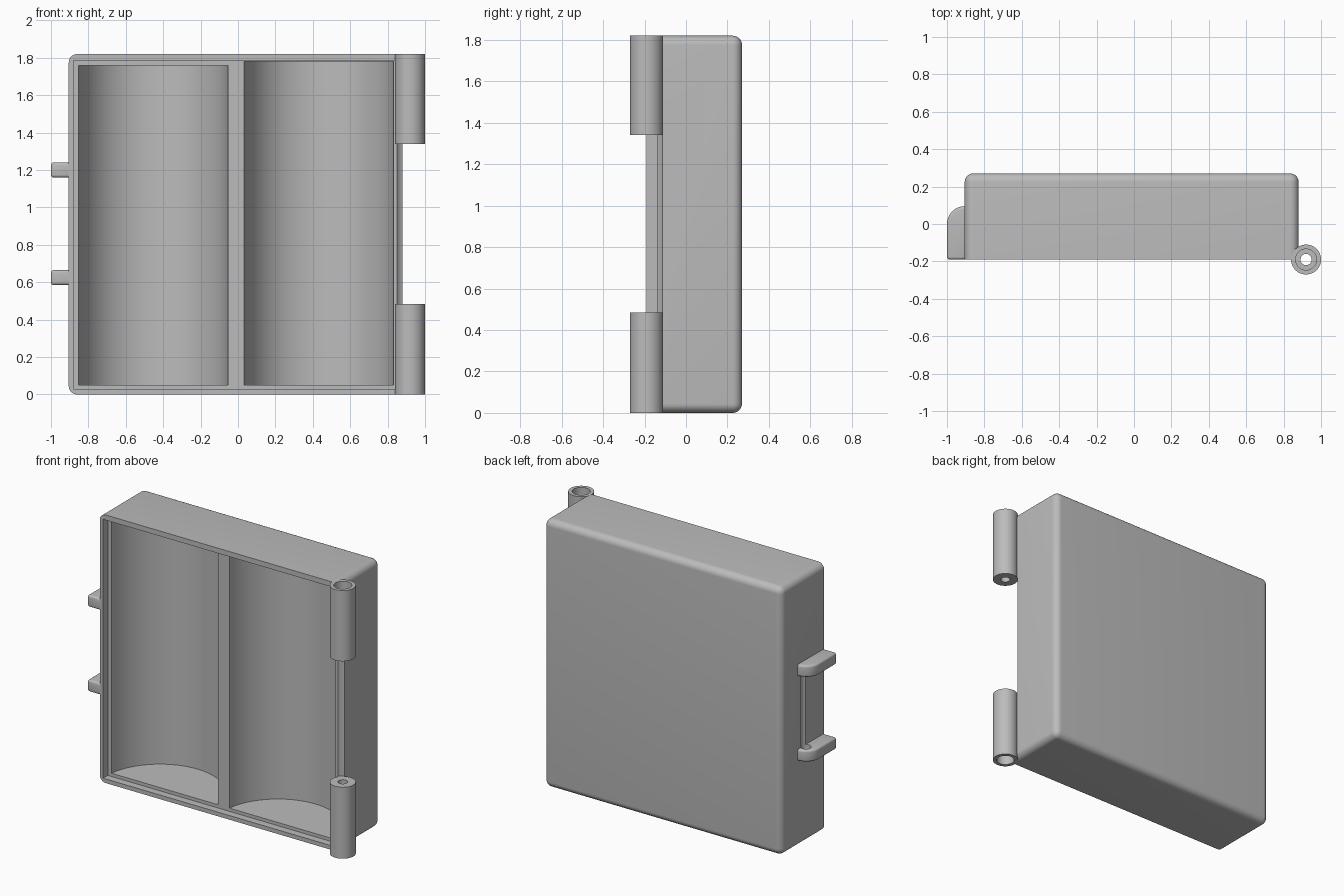
import bpy, bmesh, math

cube = bpy.data.objects.get("Cube")
if cube:
    bpy.data.objects.remove(cube)

grey = bpy.data.materials.new("plain grey")
grey.use_nodes = True
colour = (0.5, 0.5, 0.5, 1)
grey.diffuse_color = colour
grey.node_tree.nodes["Principled BSDF"].inputs["Base Color"].default_value = colour

FRONT, BACK, HEIGHT = -0.19, 0.27, 1.82
PIVOT_X = 0.92
KNUCKLES = ((0, 0.485), (1.34, HEIGHT))


def finish(bm, name):
    bmesh.ops.recalc_face_normals(bm, faces=bm.faces)
    mesh = bpy.data.meshes.new(name)
    bm.to_mesh(mesh)
    bm.free()
    mesh.materials.append(grey)
    obj = bpy.data.objects.new(name, mesh)
    bpy.context.collection.objects.link(obj)
    return obj


def prism(name, outline, z0, z1, round_by=0, flat_y=None):
    """Extrude an outline upwards, rounding every edge off the flat front plane."""
    bm = bmesh.new()
    face = bm.faces.new([bm.verts.new((x, y, z0)) for x, y in outline])
    top = bmesh.ops.extrude_face_region(bm, geom=[face])["geom"]
    verts = [v for v in top if isinstance(v, bmesh.types.BMVert)]
    bmesh.ops.translate(bm, verts=verts, vec=(0, 0, z1 - z0))
    bmesh.ops.recalc_face_normals(bm, faces=bm.faces)
    if round_by:
        edges = [e for e in bm.edges
                 if not all(abs(v.co.y - flat_y) < 1e-4 for v in e.verts)
                 and e.calc_face_angle() > 0.5]
        bmesh.ops.bevel(bm, geom=edges, offset=round_by, segments=8,
                        profile=0.5, affect='EDGES', clamp_overlap=True)
    return finish(bm, name)


def box(name, x0, x1, y0, y1, z0, z1, **kw):
    return prism(name, [(x0, y0), (x1, y0), (x1, y1), (x0, y1)], z0, z1, **kw)


def cylinder(name, x, y, r, z0, z1, sides=64):
    ring = [2 * math.pi * i / sides for i in range(sides)]
    return prism(name, [(x + r * math.cos(a), y + r * math.sin(a)) for a in ring], z0, z1)


def combine(target, tool, operation='DIFFERENCE'):
    mod = target.modifiers.new(operation, 'BOOLEAN')
    mod.operation, mod.object, mod.solver = operation, tool, 'EXACT'
    bpy.context.view_layer.objects.active = target
    bpy.ops.object.modifier_apply(modifier=mod.name)
    bpy.data.objects.remove(tool)


def smooth(obj):
    bpy.ops.object.select_all(action='DESELECT')
    obj.select_set(True)
    bpy.context.view_layer.objects.active = obj
    bpy.ops.object.shade_smooth_by_angle(angle=math.radians(30))


# Case half, rounded everywhere but around its open front
case = box("case_half", -0.905, 0.88, FRONT, BACK, 0, HEIGHT, round_by=0.045, flat_y=FRONT)

# Stepped rim and the two round cell bays
combine(case, box("rim_cut", -0.88, 0.855, FRONT - 0.1, -0.14, 0.028, 1.785))
for x, top in ((-0.4525, 1.76), (0.4325, 1.78)):
    combine(case, cylinder("bay_cut", x, FRONT, 0.4025, 0.05, top, 128))

# Clearance for the mating hinge, and seats for the knuckles
combine(case, cylinder("hinge_cut", PIVOT_X, FRONT, 0.086, KNUCKLES[0][1], KNUCKLES[1][0]))
for z0, z1 in KNUCKLES:
    combine(case, cylinder("seat_cut", PIVOT_X, FRONT, 0.07, z0 - 0.1, z1 + 0.1))

# Groove for the latch pin
PIN = (-0.925, 0.035, 0.033, 0.63, 1.195)
combine(case, cylinder("groove_cut", *PIN))
smooth(case)

# Hinge knuckles with a through hole and a wider bore at the outer end
for name, (z0, z1) in zip(("lower_knuckle", "upper_knuckle"), KNUCKLES):
    knuckle = cylinder(name, PIVOT_X, FRONT, 0.08, z0, z1)
    combine(knuckle, cylinder("hole_cut", PIVOT_X, FRONT, 0.03, z0 - 0.1, z1 + 0.1))
    bore = (-0.1, 0.12) if z0 == 0 else (HEIGHT - 0.12, HEIGHT + 0.1)
    combine(knuckle, cylinder("bore_cut", PIVOT_X, FRONT, 0.056, *bore))
    smooth(knuckle)

# Latch lugs with a rounded back corner and blind pin sockets
arc = [math.pi / 2 * (1 + i / 12) for i in range(13)]
lug_outline = [(-0.905 + 0.095 * math.cos(a), 0.095 * math.sin(a)) for a in arc]
lug_outline += [(-1, FRONT), (-0.89, FRONT), (-0.89, 0.095)]
for name, z in (("lower_latch_lug", 0.585), ("upper_latch_lug", 1.16)):
    lug = prism(name, lug_outline, z, z + 0.08)
    bevel = lug.modifiers.new("soft_edges", 'BEVEL')
    bevel.width, bevel.segments, bevel.limit_method = 0.015, 4, 'ANGLE'
    bevel.angle_limit = math.radians(40)
    bpy.context.view_layer.objects.active = lug
    bpy.ops.object.modifier_apply(modifier=bevel.name)
    combine(lug, cylinder("socket_cut", *PIN))
    smooth(lug)
